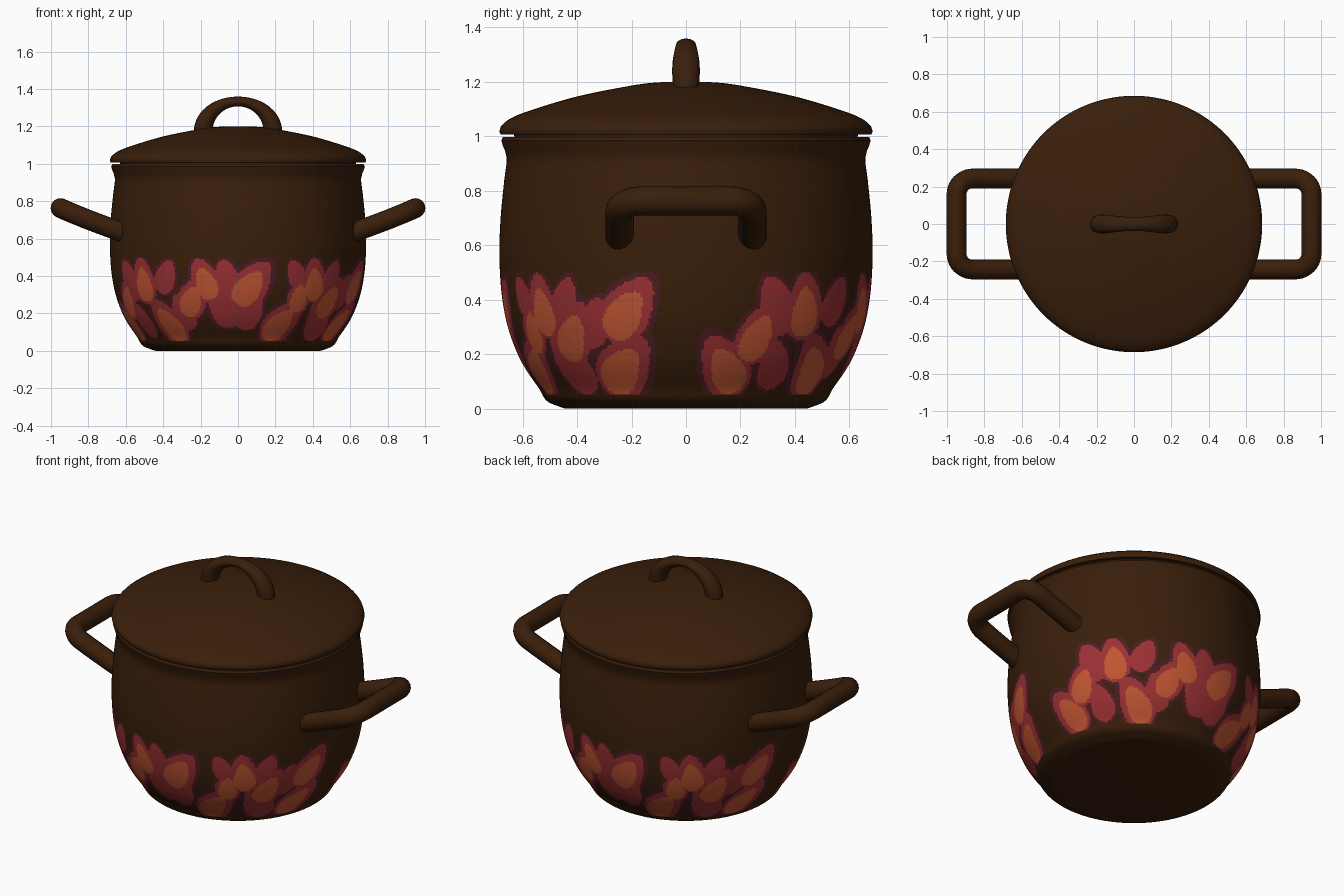
import bpy, bmesh, math
from mathutils import Vector

if "Cube" in bpy.data.objects:
    bpy.data.objects.remove(bpy.data.objects["Cube"])


def material(name, rgb):
    m = bpy.data.materials.new(name)
    m.diffuse_color = (*rgb, 1)
    m.use_nodes = True
    m.node_tree.nodes["Principled BSDF"].inputs["Base Color"].default_value = m.diffuse_color
    return m


BROWN = material("dark_brown", (0.042, 0.0135, 0.0032))
PLUM = material("plum", (0.075, 0.012, 0.017))
RED = material("crimson", (0.33, 0.030, 0.034))
ORANGE = material("burnt_orange", (0.53, 0.092, 0.033))


def smooth(obj, angle=40):
    bpy.ops.object.select_all(action='DESELECT')
    obj.select_set(True)
    bpy.context.view_layer.objects.active = obj
    bpy.ops.object.shade_smooth_by_angle(angle=math.radians(angle))


def spline(points, fine_below=-1.0, fine=0.009, coarse=0.03):
    """Catmull-Rom resampling of an (r, z) profile."""
    p = [Vector(q) for q in points]
    p = [2 * p[0] - p[1]] + p + [2 * p[-1] - p[-2]]
    out = []
    for a, b, c, d in zip(p, p[1:], p[2:], p[3:]):
        step = fine if max(b.y, c.y) <= fine_below else coarse
        n = max(1, math.ceil((c - b).length / step))
        for i in range(n):
            t = i / n
            out.append(0.5 * (2 * b + (c - a) * t + (2 * a - 5 * b + 4 * c - d) * t * t
                              + (3 * b - a - 3 * c + d) * t ** 3))
    return [(v.x, v.y) for v in out] + [tuple(points[-1])]


def lathe(name, profile, segments, mats, rule=None):
    """Spin an (r, z) profile around z; rule picks a material per face."""
    bm = bmesh.new()
    rings = []
    for r, z in profile:
        if r < 1e-5:
            rings.append([bm.verts.new((0, 0, z))] * segments)
        else:
            rings.append([bm.verts.new((r * math.sin(2 * math.pi * i / segments),
                                        -r * math.cos(2 * math.pi * i / segments), z))
                          for i in range(segments)])
    for low, high in zip(rings, rings[1:]):
        for i in range(segments):
            j = (i + 1) % segments
            corners = list(dict.fromkeys((low[i], low[j], high[j], high[i])))
            f = bm.faces.new(corners)
            if rule:
                f.material_index = rule(f.calc_center_median())
    bmesh.ops.recalc_face_normals(bm, faces=bm.faces)
    me = bpy.data.meshes.new(name)
    bm.to_mesh(me)
    bm.free()
    for m in mats:
        me.materials.append(m)
    obj = bpy.data.objects.new(name, me)
    bpy.context.collection.objects.link(obj)
    smooth(obj)
    return obj


def tube(name, path, radii):
    """Round bar along a path, converted to a mesh."""
    cu = bpy.data.curves.new(name, 'CURVE')
    cu.dimensions = '3D'
    cu.bevel_depth = 1.0
    cu.bevel_resolution = 6
    cu.use_fill_caps = True
    s = cu.splines.new('POLY')
    s.points.add(len(path) - 1)
    for pt, co, r in zip(s.points, path, radii):
        pt.co = (*co, 1)
        pt.radius = r
    cu.materials.append(BROWN)
    obj = bpy.data.objects.new(name, cu)
    bpy.context.collection.objects.link(obj)
    bpy.ops.object.select_all(action='DESELECT')
    obj.select_set(True)
    bpy.context.view_layer.objects.active = obj
    bpy.ops.object.convert(target='MESH')
    smooth(bpy.context.object, 50)


# Flames with an orange heart on half the pot: angle from the front, height, lean, size
HEARTS = [(-75, .14, -35, 1.05), (-66, .26, 25, 1.0), (-49, .355, -5, 1.05),
          (-38, .14, -32, 1.1), (-23, .265, 30, 1.0), (-15, .36, -20, 1.0),
          (5, .335, 38, 1.2), (22, .14, 42, 1.1), (30, .28, 5, .85), (38, .355, -8, 1.0),
          (49, .26, 32, 1.05), (70, .345, 38, 1.15), (66, .14, 45, 1.15)]
# Flames that are only red with a plum edge
PLAIN = [(-59, .36, -25, .95), (-57, .15, -20, .8), (-36, .38, 25, .8), (-6, .22, -30, 1.0),
         (-5, .36, -10, .9), (5, .20, 25, .9), (28, .40, -25, .65), (46, .15, -25, 1.0),
         (48, .38, 20, .75), (58, .30, 25, .8), (-28, .19, -15, .8)]
# Layers: material index, shift along the flame, half length, half width
LAYERS = ((3, 0, .088, .056), (2, .022, .122, .078), (1, .03, .140, .096))


def flame_colour(c):
    """0 brown, 1 plum edge, 2 red flame, 3 orange heart; repeats every half turn."""
    r = math.hypot(c.x, c.y)
    if not 0.05 < c.z < 0.5 or r < 0.5:
        return 0
    angle = math.degrees(math.atan2(c.x, -c.y))
    best = 0
    for k, (a, z, lean, size) in enumerate(HEARTS + PLAIN):
        s = math.radians((angle - a + 90) % 180 - 90) * r
        t = math.radians(lean)
        h = c.z - z
        across = (s * math.cos(t) - h * math.sin(t)) / size
        along = (s * math.sin(t) + h * math.cos(t)) / size
        for index, shift, length, width in LAYERS[0 if k < len(HEARTS) else 1:]:
            u = (along - shift) / length
            w = width * (1 - 0.3 * u)
            if index > best and u * u + (across / w) ** 2 < 1:
                best = index
    return best


# Pot body: flat base, bulging wall, flared rim, hollow inside
base = [(0, 0), (0.44, 0)]
wall = [(0.45, 0.002), (0.51, 0.028), (0.54, 0.075), (0.585, 0.14), (0.62, 0.205), (0.654, 0.30),
        (0.674, 0.40), (0.683, 0.50), (0.685, 0.60), (0.679, 0.72), (0.667, 0.84),
        (0.658, 0.92), (0.672, 0.965), (0.678, 0.985)]
inside = [(0.672, 0.998), (0.64, 0.998), (0.625, 0.92), (0.648, 0.72), (0.65, 0.55), (0.62, 0.30),
          (0.54, 0.12), (0.48, 0.05), (0, 0.04)]
lathe("pot_body", base + spline(wall, fine_below=0.5) + inside, 480,
      [BROWN, PLUM, RED, ORANGE], flame_colour)

# Lid: shallow dome with rounded edge and an inner locating lip
dome = [(0, 1.2), (0.1, 1.198), (0.2, 1.186), (0.4, 1.146), (0.58, 1.092), (0.65, 1.062),
        (0.68, 1.035), (0.685, 1.018)]
under = [(0.68, 1.006), (0.632, 1.006), (0.626, 0.985), (0.60, 0.985), (0.58, 1.04),
         (0.3, 1.13), (0, 1.16)]
lathe("lid", spline(dome) + under, 128, [BROWN])

# Lid handle: arch, thicker at the feet
arch = [math.pi * i / 32 for i in range(33)]
tube("lid_handle",
     [(-0.19, 0, 1.12)] + [(-0.187 * math.cos(t), 0, 1.168 + 0.165 * math.sin(t)) for t in arch]
     + [(0.19, 0, 1.12)],
     [0.049] + [0.050 - 0.024 * math.sin(t) ** 2 for t in arch] + [0.049])
# Keep the arch nearly even front to back so its top is a flattened oval
for v in bpy.data.objects["lid_handle"].data.vertices:
    v.co.y *= 0.93 + 0.5 * max(0, min(1, (v.co.z - 1.18) / 0.16))

# Side handles: rounded U rising outwards
CORNER = 0.085
for side, name in ((1, "right_handle"), (-1, "left_handle")):
    flat = [(0.60 + 0.053 * i, -0.243) for i in range(5)]
    flat += [(0.949 - CORNER + CORNER * math.sin(t), -0.243 + CORNER - CORNER * math.cos(t))
             for t in (math.pi / 2 * i / 10 for i in range(11))]
    flat += [(x, -y) for x, y in reversed(flat)]
    path = [(side * x, y, 0.627 + 0.36 * (x - 0.60) + 0.03 * ((x - 0.60) / 0.35) ** 2 * (x - 0.60))
            for x, y in flat]
    tube(name, path, [0.053] * len(path))
